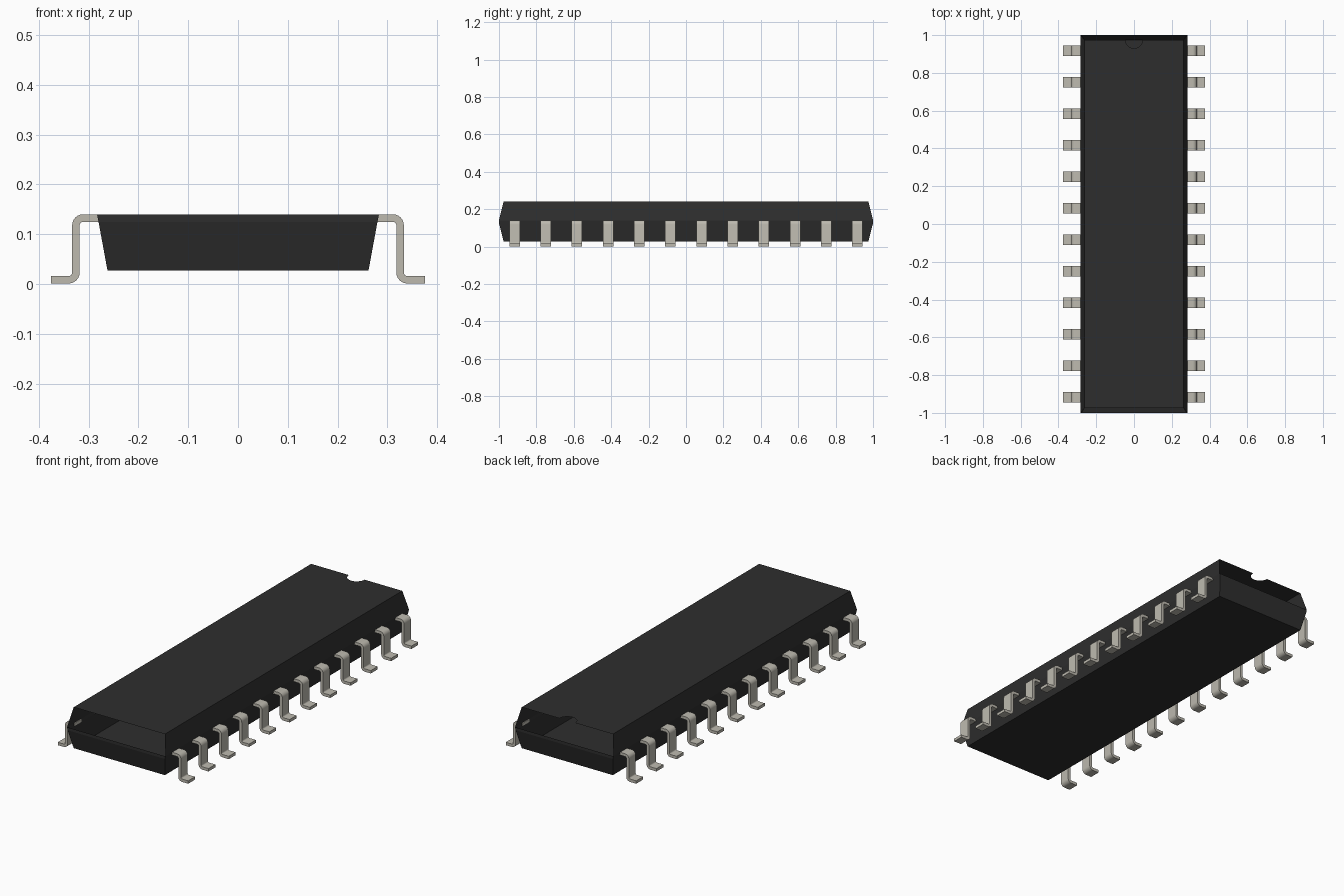
import bpy
import bmesh
from math import pi, sin, cos
from mathutils import Vector

cube = bpy.data.objects.get("Cube")
if cube:
    bpy.data.objects.remove(cube, do_unlink=True)


def material(name, rgb, roughness):
    m = bpy.data.materials.new(name)
    m.use_nodes = True
    m.diffuse_color = (*rgb, 1)
    bsdf = next(n for n in m.node_tree.nodes if n.type == 'BSDF_PRINCIPLED')
    bsdf.inputs["Base Color"].default_value = (*rgb, 1)
    bsdf.inputs["Roughness"].default_value = roughness
    return m


black = material("black plastic", (0.027, 0.027, 0.027), 0.6)
metal = material("tinned metal", (0.51, 0.49, 0.43), 0.5)


def finish(bm, name, mat):
    mesh = bpy.data.meshes.new(name)
    bm.to_mesh(mesh)
    bm.free()
    mesh.materials.append(mat)
    obj = bpy.data.objects.new(name, mesh)
    bpy.context.collection.objects.link(obj)
    return obj


def ring(bm, hx, hy, z):
    """Rectangle of vertices, counter-clockwise from above."""
    return [bm.verts.new((sx * hx, sy * hy, z))
            for sx, sy in ((-1, -1), (1, -1), (1, 1), (-1, 1))]


WIDE, NARROW = 0.283, 0.262      # half widths at the seam and at top/bottom
LONG, SHORT = 1.0, 0.975         # half lengths at the seam and at top/bottom
BASE, BAND, SEAM, TOP = 0.027, 0.125, 0.14, 0.24

# Lower shell: tapered tray with a short upright band under the seam
bm = bmesh.new()
rings = [ring(bm, NARROW, SHORT, BASE),
         ring(bm, WIDE - 0.003, LONG, BAND),
         ring(bm, WIDE, LONG, SEAM)]
bm.faces.new(reversed(rings[0]))
for low, high in zip(rings, rings[1:]):
    for i in range(4):
        j = (i + 1) % 4
        bm.faces.new((low[i], low[j], high[j], high[i]))
finish(bm, "lower_shell", black)

# Upper shell: sloping sides, open ends, top with a half-round notch at the back
bm = bmesh.new()
low = ring(bm, WIDE, LONG, SEAM)
high = ring(bm, NARROW, SHORT, TOP)
for i in (1, 3):
    j = (i + 1) % 4
    bm.faces.new((low[i], low[j], high[j], high[i]))
NOTCH, STEPS = 0.045, 16
notch = [bm.verts.new((NOTCH * cos(pi * k / STEPS),
                       SHORT - NOTCH * sin(pi * k / STEPS), TOP))
         for k in range(STEPS + 1)]
top = bm.faces.new(high[:3] + notch + high[3:])
bmesh.ops.triangulate(bm, faces=[top])
finish(bm, "upper_shell", black)

# Leads: rounded gull-wing strips, twelve down each side
THICK, BEND, LEAD_WIDTH, COUNT, PITCH = 0.015, 0.0145, 0.056, 12, 0.1667
half = THICK / 2
shoulder, foot, upright = SEAM - half, half + 0.001, 0.3255


def arc(cx, cz, start, end, radius, steps=6):
    return [Vector((cx + radius * cos(start + (end - start) * k / steps), 0,
                    cz + radius * sin(start + (end - start) * k / steps)))
            for k in range(steps + 1)]


def lead_edge(side):
    """One edge of the strip: side is +1 for the outer face, -1 for the inner."""
    off = side * half
    return ([Vector((WIDE - 0.004, 0, shoulder + off))]
            + arc(upright - BEND, shoulder - BEND, pi / 2, 0, BEND + off)
            + arc(upright + BEND, foot + BEND, pi, 1.5 * pi, BEND - off)
            + [Vector((0.375, 0, foot + off))])


outline = lead_edge(-1) + lead_edge(1)[::-1]
for side, label in ((1, "left"), (-1, "right")):
    bm = bmesh.new()
    for n in range(COUNT):
        y = (n - (COUNT - 1) / 2) * PITCH
        front, back = ([bm.verts.new((side * p.x, y + e * LEAD_WIDTH / 2, p.z))
                        for p in outline] for e in (-1, 1))
        count, mid = len(outline), len(outline) // 2
        for i in range(count):
            j = (i + 1) % count
            bm.faces.new((front[i], front[j], back[j], back[i]))
        for i in range(mid - 1):
            for cap in (front, back):
                bm.faces.new((cap[i], cap[i + 1], cap[-2 - i], cap[-1 - i]))
    bmesh.ops.recalc_face_normals(bm, faces=bm.faces)
    leads = finish(bm, label + "_leads", metal)
    bpy.ops.object.select_all(action='DESELECT')
    leads.select_set(True)
    bpy.context.view_layer.objects.active = leads
    bpy.ops.object.shade_smooth_by_angle(angle=0.6)
